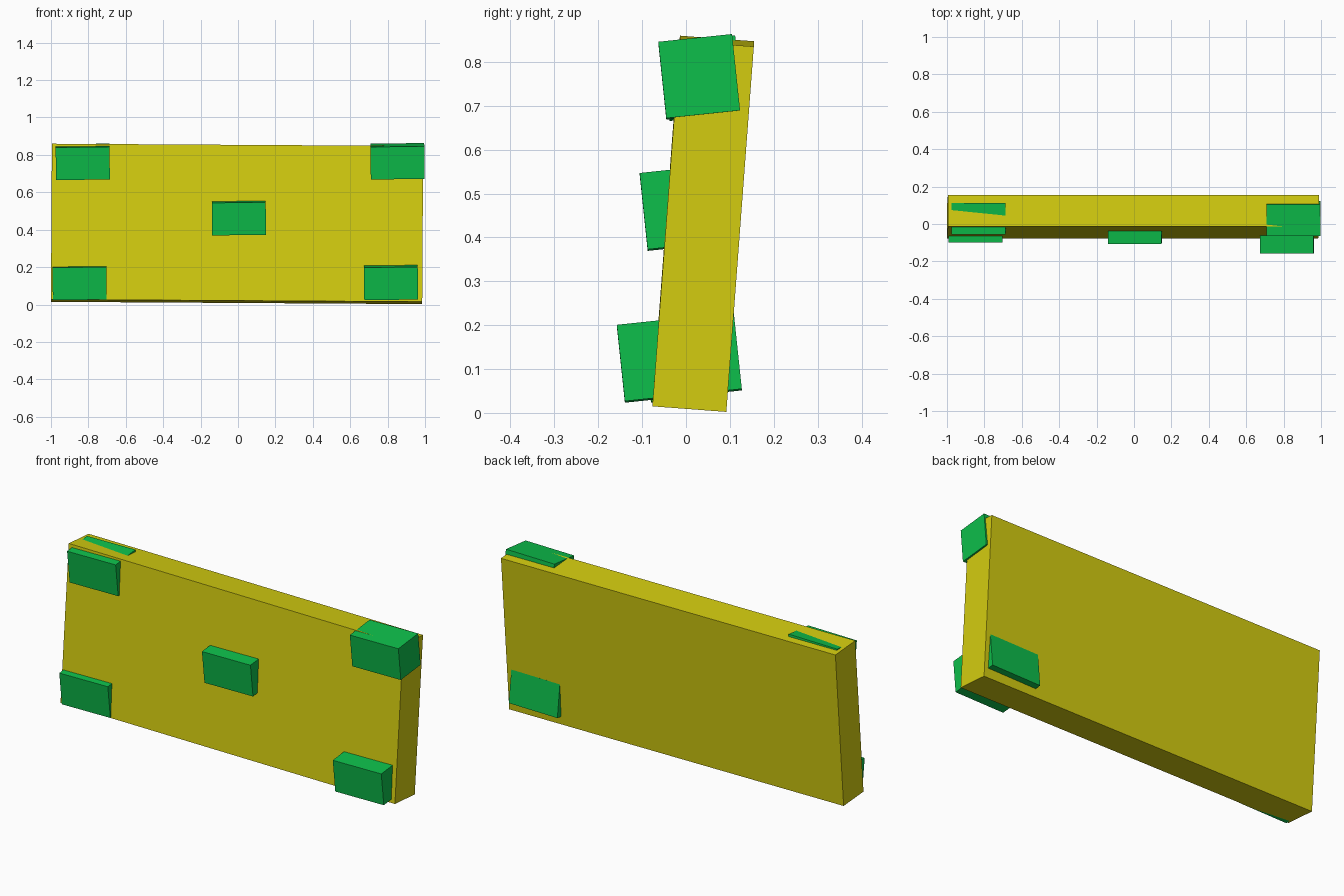
import bpy
from math import radians
from mathutils import Euler, Vector

if "Cube" in bpy.data.objects:
    bpy.data.objects.remove(bpy.data.objects["Cube"])


def material(name, rgb):
    m = bpy.data.materials.new(name)
    m.diffuse_color = (*rgb, 1.0)
    m.use_nodes = True
    m.node_tree.nodes["Principled BSDF"].inputs["Base Color"].default_value = m.diffuse_color
    return m


yellow = material("yellow", (0.66, 0.61, 0.005))
green = material("green", (0.004, 0.515, 0.07))


def box(name, centre, size, tilt, mat):
    bpy.ops.mesh.primitive_cube_add(size=1, location=centre, rotation=tilt)
    ob = bpy.context.object
    ob.name = name
    ob.scale = size
    ob.data.materials.append(mat)
    return ob


# Main slab, leaning slightly backwards
box("slab", (-0.005, 0.039, 0.431), (1.985, 0.169, 0.835),
    (radians(-4.3), radians(0.35), 0), yellow)

# Green blocks, leaning forwards: front-face centre (x, y, z) and depth
block_tilt = Euler((radians(6), radians(-0.7), 0))
blocks = {
    "block_top_left": (-0.83, -0.047, 0.754, 0.169),
    "block_top_right": (0.853, -0.054, 0.757, 0.169),
    "block_centre": (0.005, -0.0965, 0.458, 0.169),
    "block_bottom_left": (-0.847, -0.089, 0.112, 0.169),
    "block_bottom_right": (0.818, -0.1485, 0.112, 0.268),
}
for name, (x, y, z, depth) in blocks.items():
    inward = Vector((0, depth / 2, 0))
    inward.rotate(block_tilt)
    box(name, Vector((x, y, z)) + inward, (0.288, depth, 0.175), block_tilt, green)
